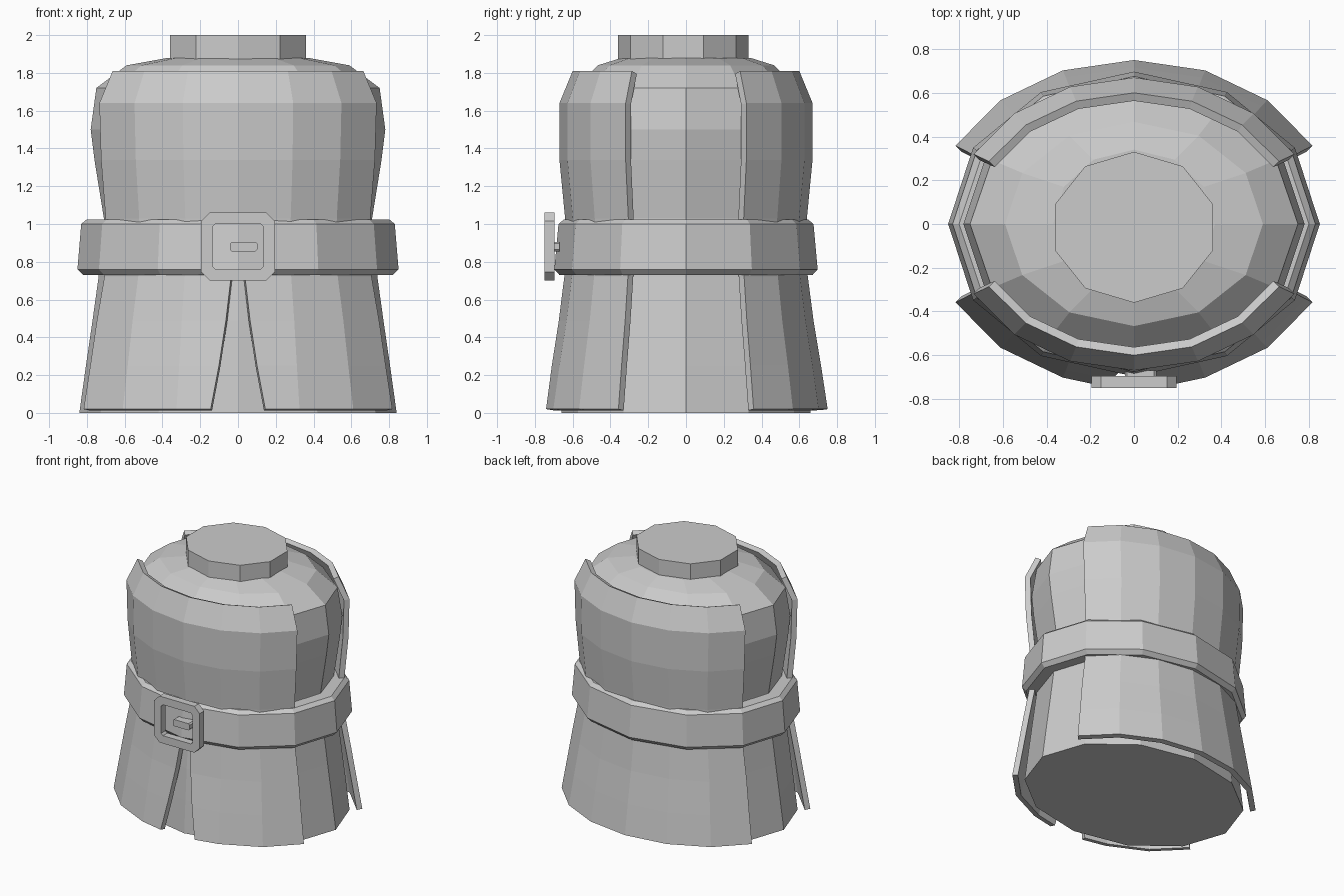
import bpy, bmesh, math
from mathutils import Vector

cube = bpy.data.objects.get("Cube")
if cube:
    bpy.data.objects.remove(cube, do_unlink=True)

grey = bpy.data.materials.new("plain_grey")
grey.use_nodes = True
grey.diffuse_color = (0.6, 0.6, 0.6, 1)
grey.node_tree.nodes["Principled BSDF"].inputs["Base Color"].default_value = (0.6, 0.6, 0.6, 1)


def finish(name, bm, thickness=0):
    mesh = bpy.data.meshes.new(name)
    bm.to_mesh(mesh)
    bm.free()
    obj = bpy.data.objects.new(name, mesh)
    bpy.context.collection.objects.link(obj)
    mesh.materials.append(grey)
    if thickness:
        mod = obj.modifiers.new("thickness", 'SOLIDIFY')
        mod.thickness = thickness
        mod.offset = -1
    return obj


def bridge(bm, rings, closed):
    for a, b in zip(rings, rings[1:]):
        count = len(a)
        for i in range(count if closed else count - 1):
            j = (i + 1) % count
            bm.faces.new((a[i], a[j], b[j], b[i]))


def loft(name, rows, sides, turn=0, cy=0, loop=False):
    """Elliptical rings (z, rx, ry), capped or joined into a band."""
    bm = bmesh.new()
    rings = []
    for z, rx, ry in rows:
        angles = [math.tau * i / sides + turn for i in range(sides)]
        rings.append([bm.verts.new((rx * math.cos(a), cy + ry * math.sin(a), z)) for a in angles])
    if loop:
        bridge(bm, rings + rings[:1], True)
    else:
        bridge(bm, rings, True)
        bm.faces.new(rings[0])
        bm.faces.new(rings[-1])
    bmesh.ops.recalc_face_normals(bm, faces=bm.faces)
    return finish(name, bm)


def panel(name, rows, facing, angles_at):
    """Open curved cloth sheet, given thickness inward."""
    bm = bmesh.new()
    rings = []
    for z, rx, ry in rows:
        rings.append([bm.verts.new((rx * math.sin(a), facing * ry * math.cos(a), z))
                      for a in angles_at(z, rx)])
    bridge(bm, rings, False)
    bm.normal_update()
    for f in bm.faces:
        c = f.calc_center_median()
        if f.normal.dot(Vector((c.x, c.y, 0))) < 0:
            f.normal_flip()
    return finish(name, bm, 0.04)


def octagon(bm, w, h, c, x, y, z):
    pts = [(w - c, -h), (w, c - h), (w, h - c), (w - c, h),
           (c - w, h), (-w, h - c), (-w, c - h), (c - w, -h)]
    return [bm.verts.new((x + px, y, z + pz)) for px, pz in pts]


# Body and neck
loft("body", [(0, .84, .66), (.25, .805, .645), (.49, .77, .63), (.72, .738, .61),
              (1.03, .71, .6), (1.34, .76, .625), (1.5, .78, .63), (1.72, .75, .585),
              (1.84, .59, .467), (1.88, .37, .34)], 12)
loft("neck", [(1.85, .379, .345), (2, .379, .345)], 10, math.pi / 10, -.015)

# Coat: front and back sheets, open at the sides
STEP = math.radians(20.5)
torso_rows = [(1.81, .755, .6), (1.64, .835, .67), (1.34, .825, .67), (1.03, .797, .64), (.85, .795, .63)]
skirt_rows = [(.85, .795, .63), (.72, .805, .645), (.49, .85, .675), (.25, .89, .715), (.02, .93, .75)]


def full_width(z, rx):
    return [STEP * i for i in range(-3, 4)]


panel("coat_front", torso_rows, -1, full_width)
panel("coat_back", torso_rows + skirt_rows[1:], 1, full_width)


def skirt_angles(side):
    def at(z, rx):
        t = max(0, (.72 - z) / .7)
        gap = .037 + .07 * t + .038 * t * t
        return [side * a for a in (math.asin(gap / rx), STEP, 2 * STEP, 3 * STEP)]
    return at


for label, side in (("left", 1), ("right", -1)):
    panel("skirt_front_" + label, skirt_rows, -1, skirt_angles(side))

# Belt with bevelled edges
loft("belt", [(.73, .82, .67), (.76, .85, .697), (1, .83, .675), (1.025, .8, .645),
              (1.025, .68, .56), (.73, .68, .56)], 12, loop=True)

# Buckle frame
bm = bmesh.new()
outer = octagon(bm, .195, .18, .045, 0, -.75, .88)
inner = octagon(bm, .135, .12, .015, 0, -.75, .88)
bridge(bm, [outer, inner], True)
finish("buckle_frame", bm, .055)

# Buckle prong
bm = bmesh.new()
bm.faces.new(octagon(bm, .072, .026, .01, .03, -.74, .88))
finish("buckle_prong", bm, .07)
